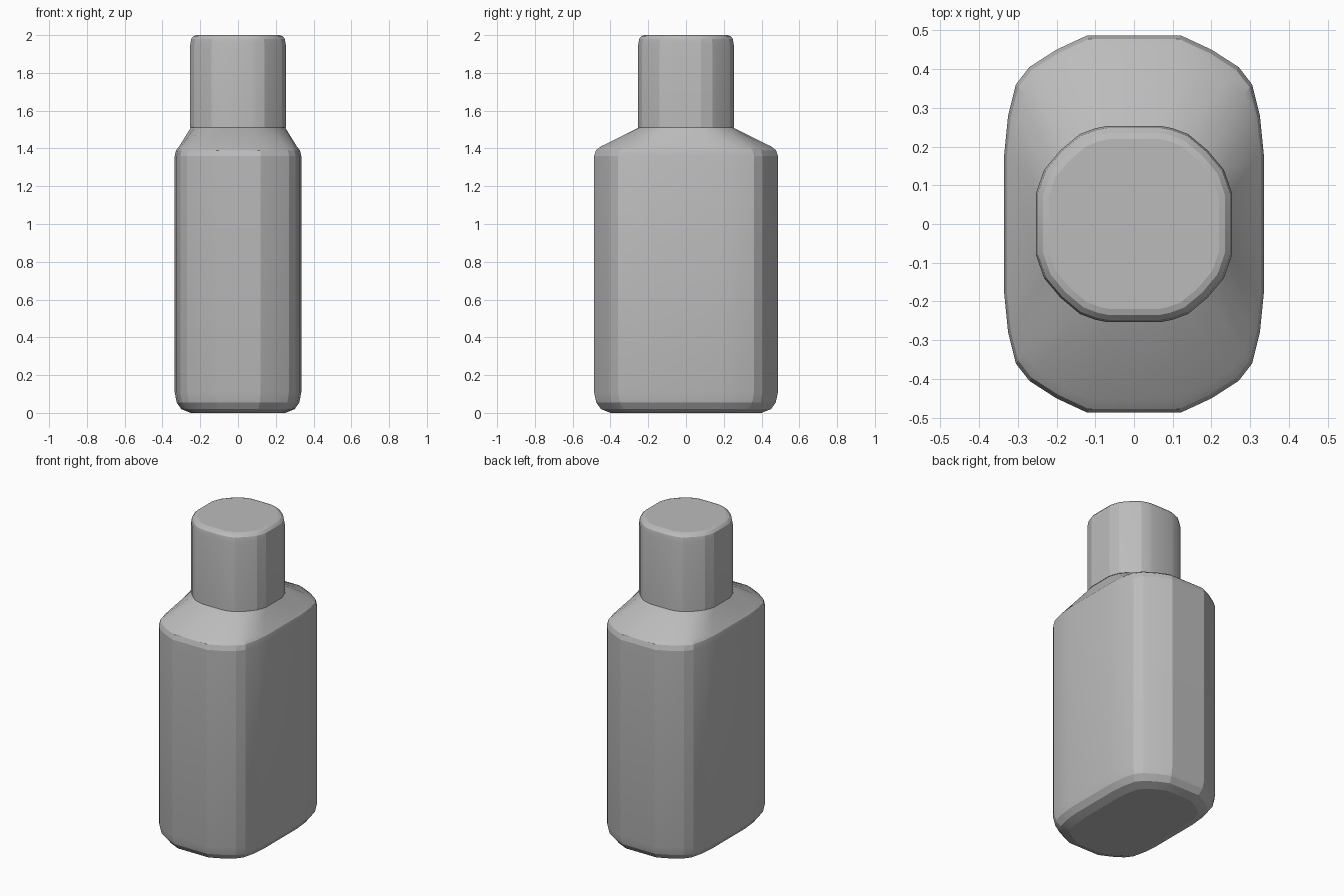
import bpy, bmesh
from mathutils import Vector

cube = bpy.data.objects.get("Cube")
if cube:
    bpy.data.objects.remove(cube, do_unlink=True)

grey = bpy.data.materials.new("plain grey")
grey.use_nodes = True
grey.diffuse_color = (0.5, 0.5, 0.5, 1)
grey.node_tree.nodes["Principled BSDF"].inputs["Base Color"].default_value = (0.5, 0.5, 0.5, 1)


def outline(quarter):
    """Mirror one quarter of an outline into a full counter-clockwise loop."""
    back = [Vector(p) for p in quarter]
    back += [Vector((-p.x, p.y)) for p in reversed(back)]
    return back + [-p for p in back]


def loft(name, rings):
    """Skin closed rings of (outline, x half size, y half size, z)."""
    bm = bmesh.new()
    loops = []
    for points, half_x, half_y, z in rings:
        wide = max(p.x for p in points)
        deep = max(p.y for p in points)
        loops.append([bm.verts.new((p.x * half_x / wide, p.y * half_y / deep, z))
                      for p in points])
    for low, high in zip(loops, loops[1:]):
        n = len(low)
        for i in range(n):
            j = (i + 1) % n
            bm.faces.new((low[i], low[j], high[j], high[i]))
    bm.faces.new(list(reversed(loops[0])))
    bm.faces.new(loops[-1])
    mesh = bpy.data.meshes.new(name)
    bm.to_mesh(mesh)
    bm.free()
    mesh.materials.append(grey)
    obj = bpy.data.objects.new(name, mesh)
    bpy.context.collection.objects.link(obj)
    bpy.context.view_layer.objects.active = obj
    bpy.ops.object.select_all(action="DESELECT")
    obj.select_set(True)
    bpy.ops.object.shade_smooth_by_angle(angle=0.3)
    return obj


body_shape = outline([(.335, .18), (.325, .28), (.305, .36), (.27, .405), (.2, .45), (.12, .487)])
round_shape = outline([(.253, .08), (.232, .14), (.19, .19), (.14, .232), (.1, .247), (.07, .253)])

# Bottle body with a rounded foot and sloping shoulder
loft("bottle_body", [
    (body_shape, .25, .40, 0),
    (body_shape, .30, .45, .02),
    (body_shape, .325, .475, .055),
    (body_shape, .335, .487, .11),
    (body_shape, .335, .487, 1.36),
    (body_shape, .328, .477, 1.39),
    (body_shape, .312, .452, 1.41),
    (round_shape, .25, .25, 1.51),
])

# Cap with a softened top rim
loft("bottle_cap", [
    (round_shape, .253, .253, 1.51),
    (round_shape, .253, .253, 1.95),
    (round_shape, .248, .248, 1.98),
    (round_shape, .235, .235, 1.995),
    (round_shape, .22, .22, 2),
])
